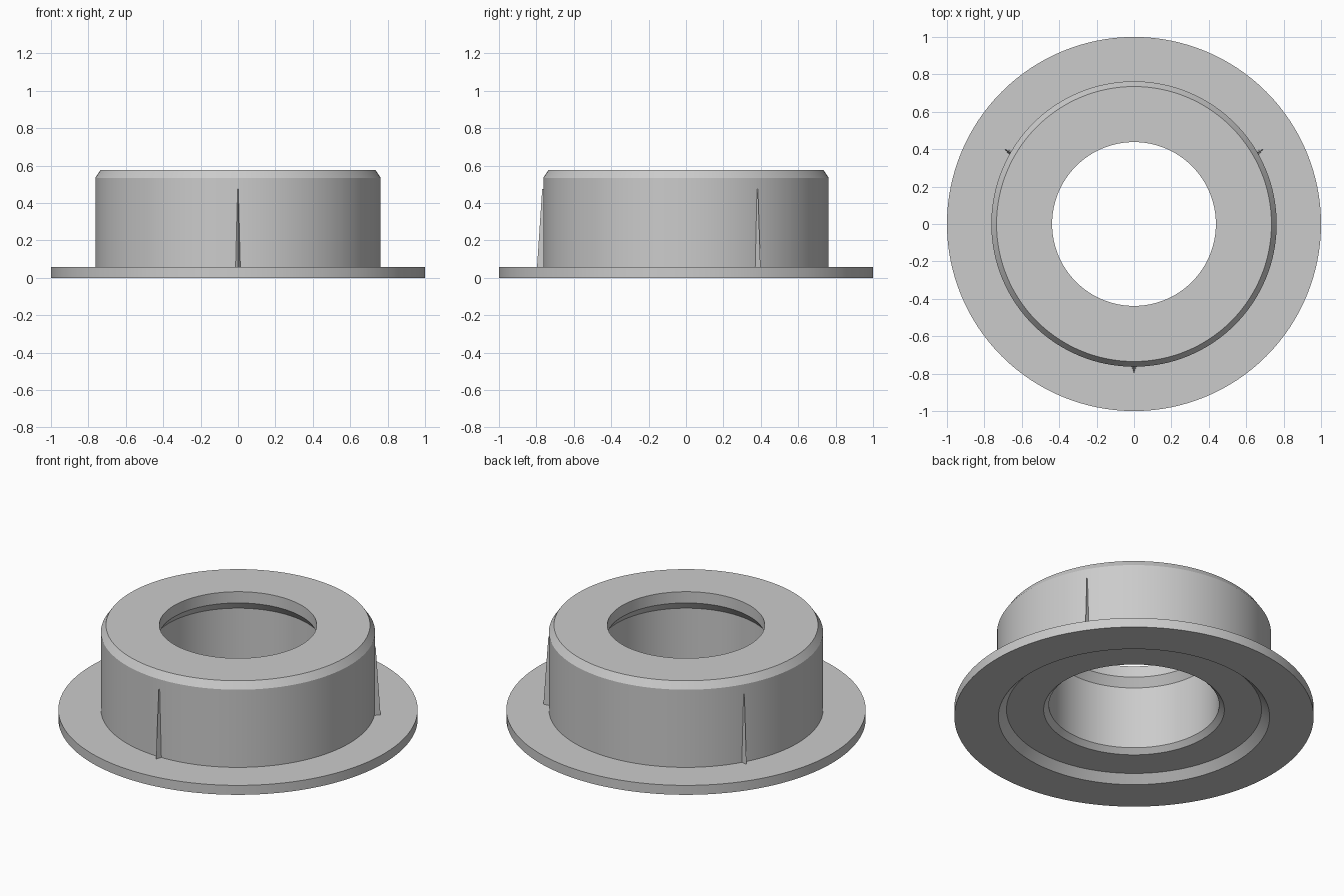
import bpy, bmesh, math
from mathutils import Matrix

if "Cube" in bpy.data.objects:
    bpy.data.objects.remove(bpy.data.objects["Cube"])

grey = bpy.data.materials.new("plain grey")
grey.diffuse_color = (0.6, 0.6, 0.6, 1)
grey.use_nodes = True
grey.node_tree.nodes["Principled BSDF"].inputs["Base Color"].default_value = grey.diffuse_color


def make_object(name, bm):
    bmesh.ops.recalc_face_normals(bm, faces=bm.faces)
    mesh = bpy.data.meshes.new(name)
    bm.to_mesh(mesh)
    bm.free()
    mesh.materials.append(grey)
    obj = bpy.data.objects.new(name, mesh)
    bpy.context.collection.objects.link(obj)
    return obj


def lathe(name, profile, steps=128):
    """Spin a closed (radius, height) profile around z."""
    bm = bmesh.new()
    rings = []
    for i in range(steps):
        a = 2 * math.pi * i / steps
        rings.append([bm.verts.new((r * math.cos(a), r * math.sin(a), z)) for r, z in profile])
    n = len(profile)
    for i in range(steps):
        a, b = rings[i], rings[(i + 1) % steps]
        for j in range(n):
            k = (j + 1) % n
            bm.faces.new((a[j], b[j], b[k], a[k]))
    return make_object(name, bm)


# Flanged bushing: flange, collar, chamfered bore with lip, recessed underside
bushing = lathe("flanged_bushing", [
    (1.0, 0.0), (1.0, 0.058), (0.763, 0.058), (0.763, 0.535), (0.735, 0.577),
    (0.438, 0.577), (0.438, 0.508), (0.474, 0.459), (0.474, 0.075),
    (0.503, 0.046), (0.71, 0.046), (0.755, 0.0)])
bpy.context.view_layer.objects.active = bushing
bushing.select_set(True)
bpy.ops.object.shade_smooth_by_angle(angle=math.radians(25))

# Three tapered crush ribs, triangular in section
for i, angle in enumerate((-90, 30, 150)):
    bm = bmesh.new()
    low = [bm.verts.new(p) for p in ((0.755, -0.016, 0.05), (0.797, 0, 0.05), (0.755, 0.016, 0.05))]
    top = [bm.verts.new(p) for p in ((0.755, -0.005, 0.475), (0.769, 0, 0.475), (0.755, 0.005, 0.475))]
    bm.faces.new(low)
    bm.faces.new(top)
    for j in range(3):
        k = (j + 1) % 3
        bm.faces.new((low[j], low[k], top[k], top[j]))
    bm.transform(Matrix.Rotation(math.radians(angle), 4, 'Z'))
    make_object(f"crush_rib_{i + 1}", bm)
